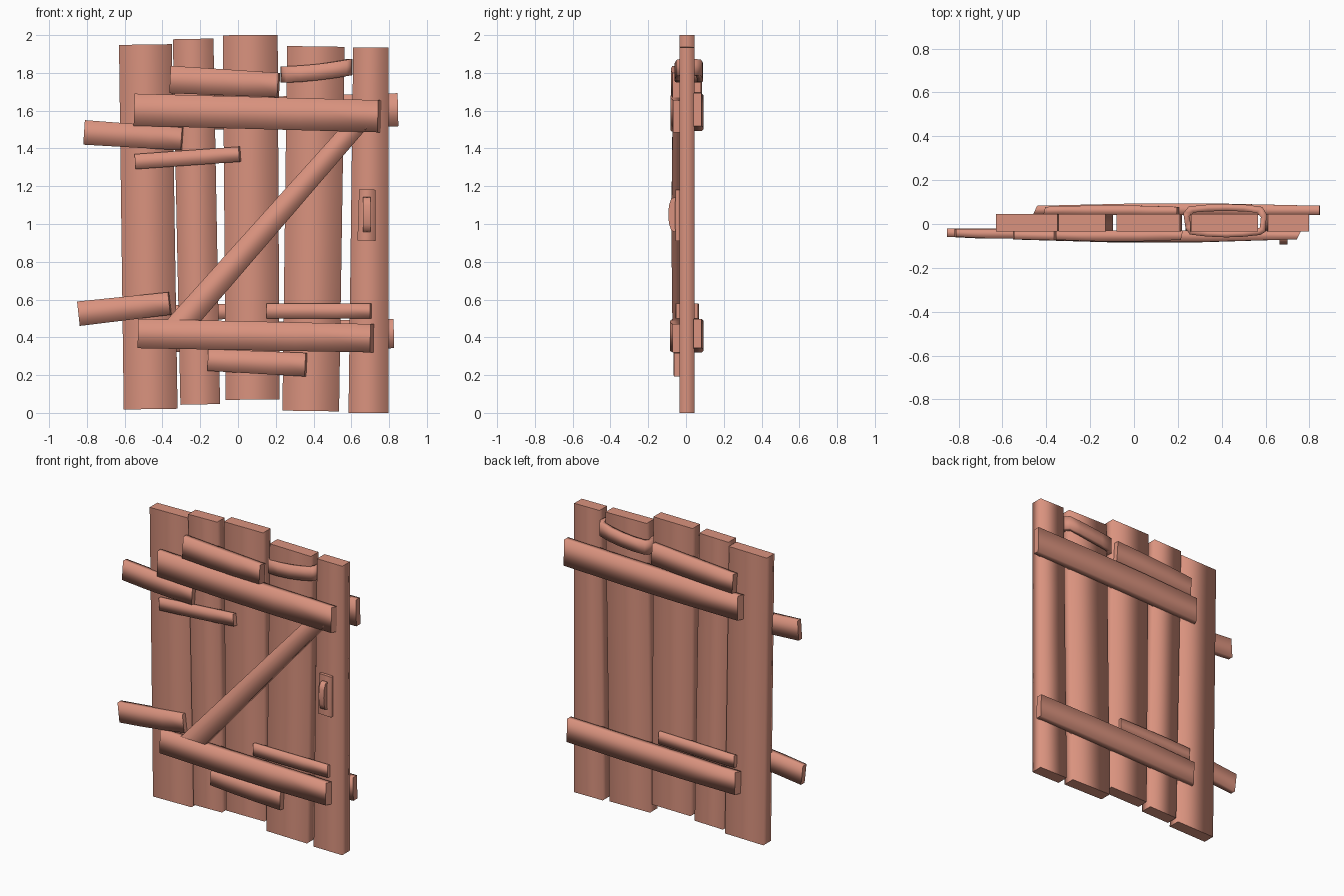
import bpy, bmesh
from mathutils import Vector

if "Cube" in bpy.data.objects:
    bpy.data.objects.remove(bpy.data.objects["Cube"])

wood = bpy.data.materials.new("wood")
wood.diffuse_color = (0.70, 0.29, 0.21, 1)
wood.use_nodes = True
wood.node_tree.nodes["Principled BSDF"].inputs["Base Color"].default_value = wood.diffuse_color


def finish(name, bm, sharp=()):
    bmesh.ops.recalc_face_normals(bm, faces=bm.faces)
    for f in bm.faces:
        f.smooth = True
    for f in sharp:
        for e in f.edges:
            e.smooth = False
    me = bpy.data.meshes.new(name)
    bm.to_mesh(me)
    bm.free()
    me.materials.append(wood)
    ob = bpy.data.objects.new(name, me)
    bpy.context.collection.objects.link(ob)
    return ob


def board(name, a, b, wa, wb, y_in, y_out, bow=0.0, slant=0.0, n=4):
    """Board from a to b in the xz plane, widths wa/wb, outer face bowed in y."""
    a, b = Vector(a), Vector(b)
    d = (b - a).normalized()
    p = Vector((-d.y, d.x))
    bm = bmesh.new()
    rings = []
    for i in range(n):
        t = i / (n - 1)
        c = a.lerp(b, t)
        w = (wa + (wb - wa) * t) / 2
        k = (2 * t - 1) ** 2
        yo = y_out + (y_in - y_out) * bow * k
        co = c - d * (slant if i == n - 1 else 0)
        ring = []
        for q, s, y in ((c, -1, y_in), (c, 1, y_in), (co, 1, yo), (co, -1, yo)):
            v = q + p * w * s
            ring.append(bm.verts.new((v.x, y, v.y)))
        rings.append(ring)
    for r, s in zip(rings, rings[1:]):
        for j in range(4):
            bm.faces.new((r[j], r[(j + 1) % 4], s[(j + 1) % 4], s[j]))
    caps = [bm.faces.new(rings[0]), bm.faces.new(rings[-1])]
    return finish(name, bm, caps)


# Upright planks: bottom x range, bottom z, top x range, top z
planks = [(-0.605, -0.32, 0.02, -0.63, -0.35, 1.95),
          (-0.305, -0.095, 0.045, -0.345, -0.13, 1.98),
          (-0.065, 0.22, 0.07, -0.08, 0.21, 2.0),
          (0.235, 0.535, 0.01, 0.26, 0.565, 1.94),
          (0.585, 0.797, 0.0, 0.61, 0.797, 1.935)]
for i, (l0, r0, z0, l1, r1, z1) in enumerate(planks):
    board(f"plank_{i + 1}", ((l0 + r0) / 2, z0), ((l1 + r1) / 2, z1),
          r0 - l0, r1 - l1, 0.045, -0.035)

# Front cross boards, patches, hinge boards and brace
F = -0.03
board("front_beam_top", (-0.55, 1.605), (0.76, 1.57), 0.17, 0.17, F, -0.083, 0.25, 0.02)
board("front_beam_bottom", (-0.53, 0.42), (0.72, 0.395), 0.155, 0.15, F, -0.085, 0.25, 0.02)
board("diagonal_brace", (-0.32, 0.45), (0.65, 1.55), 0.14, 0.105, F, -0.076, 0.1)
board("front_patch_top", (-0.36, 1.765), (0.22, 1.735), 0.145, 0.13, F, -0.08, 0.15, 0.01)
board("front_patch_middle", (-0.545, 1.33), (0.015, 1.37), 0.08, 0.08, F, -0.062, 0.15, 0.01)
board("front_patch_lower", (0.15, 0.54), (0.71, 0.54), 0.08, 0.08, F, -0.057, 0.15, 0.01)
board("front_patch_bottom", (-0.16, 0.28), (0.365, 0.255), 0.115, 0.125, F, -0.068, 0.15, 0.01)
board("hinge_board_top", (-0.815, 1.485), (-0.29, 1.45), 0.13, 0.12, -0.022, -0.068, 0.2, 0.01)
board("hinge_board_bottom", (-0.845, 0.525), (-0.355, 0.58), 0.13, 0.12, -0.02, -0.068, 0.2, 0.01)

# Back cross boards and patches
B = 0.04
board("back_beam_top", (0.847, 1.605), (-0.46, 1.575), 0.175, 0.165, B, 0.094, 0.2, 0.02)
board("back_beam_bottom", (0.825, 0.42), (-0.44, 0.395), 0.155, 0.15, B, 0.094, 0.2, 0.02)
board("back_patch_top", (0.20, 1.765), (-0.41, 1.725), 0.14, 0.13, B, 0.085, 0.15, 0.01)
board("back_patch_lower", (0.16, 0.54), (-0.41, 0.53), 0.08, 0.08, B, 0.068, 0.15, 0.01)

# Tilted band wrapped around the fourth plank
outline = [(0.225, 0.05), (0.25, 0.08), (0.33, 0.088), (0.42, 0.091), (0.51, 0.088),
           (0.585, 0.078), (0.605, 0.045), (0.60, -0.035), (0.575, -0.05),
           (0.50, -0.058), (0.42, -0.061), (0.33, -0.057), (0.255, -0.048), (0.235, -0.02)]
bm = bmesh.new()
rings = []
for x, y in outline:
    u = (x - 0.415) / 0.19
    z = 1.803 + 0.02 * u + 0.008 * u * u
    xi, yi = 0.415 + (x - 0.415) * 0.86, 0.012 + (y - 0.012) * 0.6
    rings.append([bm.verts.new(v) for v in ((x, y, z - 0.043), (x, y, z + 0.043),
                                            (xi, yi, z + 0.043), (xi, yi, z - 0.043))])
for r, s in zip(rings, rings[1:] + rings[:1]):
    for j in range(4):
        bm.faces.new((r[j], r[(j + 1) % 4], s[(j + 1) % 4], s[j]))
finish("wrapped_band", bm)

# Handle plate and bowed grip
board("handle_plate", (0.68, 0.912), (0.685, 1.182), 0.095, 0.088, F, -0.058, 0.1)
profile = [(-0.05, 0.955), (-0.078, 0.965), (-0.09, 1.0), (-0.094, 1.05),
           (-0.09, 1.10), (-0.078, 1.135), (-0.05, 1.145)]
bm = bmesh.new()
cap = bm.faces.new([bm.verts.new((0.663, y, z)) for y, z in profile])
ext = bmesh.ops.extrude_face_region(bm, geom=[cap], use_keep_orig=True)
bmesh.ops.translate(bm, vec=(0.038, 0, 0),
                    verts=[g for g in ext["geom"] if isinstance(g, bmesh.types.BMVert)])
finish("handle_grip", bm, [f for f in bm.faces if len(f.verts) > 4])
